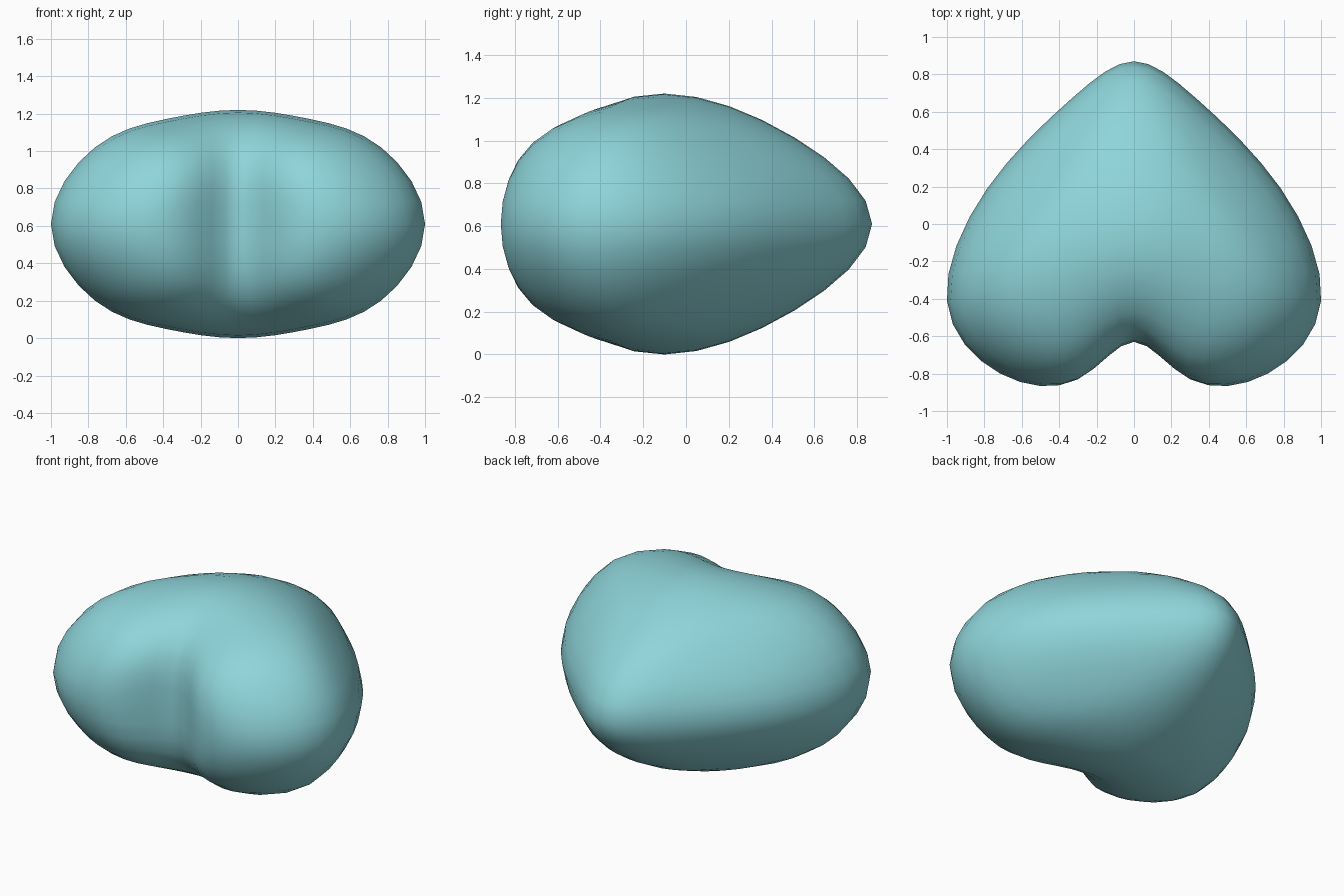
import bpy, bmesh
from mathutils import Vector

if "Cube" in bpy.data.objects:
    bpy.data.objects.remove(bpy.data.objects["Cube"])

# Surface points of one upper quarter, keyed by grid position (x, y, z);
# mirrored left/right and top/bottom
POINTS = {
    # middle outline: notch, lobe, side, tip
    (0, -1, 0): (0, -.63, 0), (1, -1, 0): (.30, -.83, 0), (2, -1, 0): (.715, -.80, 0),
    (2, 0, 0): (1, -.41, 0), (2, 1, 0): (.785, .19, 0), (1, 1, 0): (.34, .665, 0),
    (0, 1, 0): (0, .87, 0),
    # shoulder ring
    (0, -1, 1): (0, -.55, .41), (1, -1, 1): (.29, -.70, .385), (2, -1, 1): (.60, -.69, .34),
    (2, 0, 1): (.765, -.34, .41), (2, 1, 1): (.62, .11, .35), (1, 1, 1): (.29, .40, .395),
    (0, 1, 1): (0, .506, .405),
    # crown
    (0, 0, 1): (0, -.10, .61), (1, 0, 1): (.39, -.20, .56),
}
HALF = (2, 1, 1)
CENTRE_Z = .61

bm = bmesh.new()
verts = {}


def corner(key):
    """Cage vertex for a grid position, mirrored from the quarter."""
    if key not in verts:
        i, j, k = key
        x, y, z = POINTS[(abs(i), j, abs(k))]
        verts[key] = bm.verts.new((-x if i < 0 else x, y, -z if k < 0 else z))
    return verts[key]


# Six grid sides of the box cage
for a in range(3):
    b, c = (a + 1) % 3, (a + 2) % 3
    for side in (-HALF[a], HALF[a]):
        for u in range(-HALF[b], HALF[b]):
            for v in range(-HALF[c], HALF[c]):
                quad = []
                for du, dv in ((0, 0), (1, 0), (1, 1), (0, 1)):
                    key = [0, 0, 0]
                    key[a], key[b], key[c] = side, u + du, v + dv
                    quad.append(corner(tuple(key)))
                bm.faces.new(quad)
bmesh.ops.recalc_face_normals(bm, faces=bm.faces)


def smooth_position(v):
    """Where the subdivided surface puts this cage vertex."""
    n = len(v.link_edges)
    near = sum((e.other_vert(v).co for e in v.link_edges), Vector())
    far = sum((l.link_loop_next.link_loop_next.vert.co for l in v.link_loops), Vector())
    return (n * n * v.co + 4 * near + far) / (n * (n + 5))


# Push the cage out until the smooth surface passes through the points
targets = {v: v.co.copy() for v in bm.verts}
for _ in range(40):
    moves = {v: targets[v] - smooth_position(v) for v in bm.verts}
    for v, d in moves.items():
        v.co += d
for v in bm.verts:
    v.co.z += CENTRE_Z

# Heart body
mesh = bpy.data.meshes.new("heart")
bm.to_mesh(mesh)
bm.free()
heart = bpy.data.objects.new("heart", mesh)
bpy.context.collection.objects.link(heart)
mesh.polygons.foreach_set("use_smooth", [True] * len(mesh.polygons))
sub = heart.modifiers.new("smooth", "SUBSURF")
sub.levels = sub.render_levels = 2

mat = bpy.data.materials.new("teal")
mat.diffuse_color = (.27, .66, .70, 1)
mat.use_nodes = True
mat.node_tree.nodes["Principled BSDF"].inputs["Base Color"].default_value = mat.diffuse_color
mesh.materials.append(mat)
